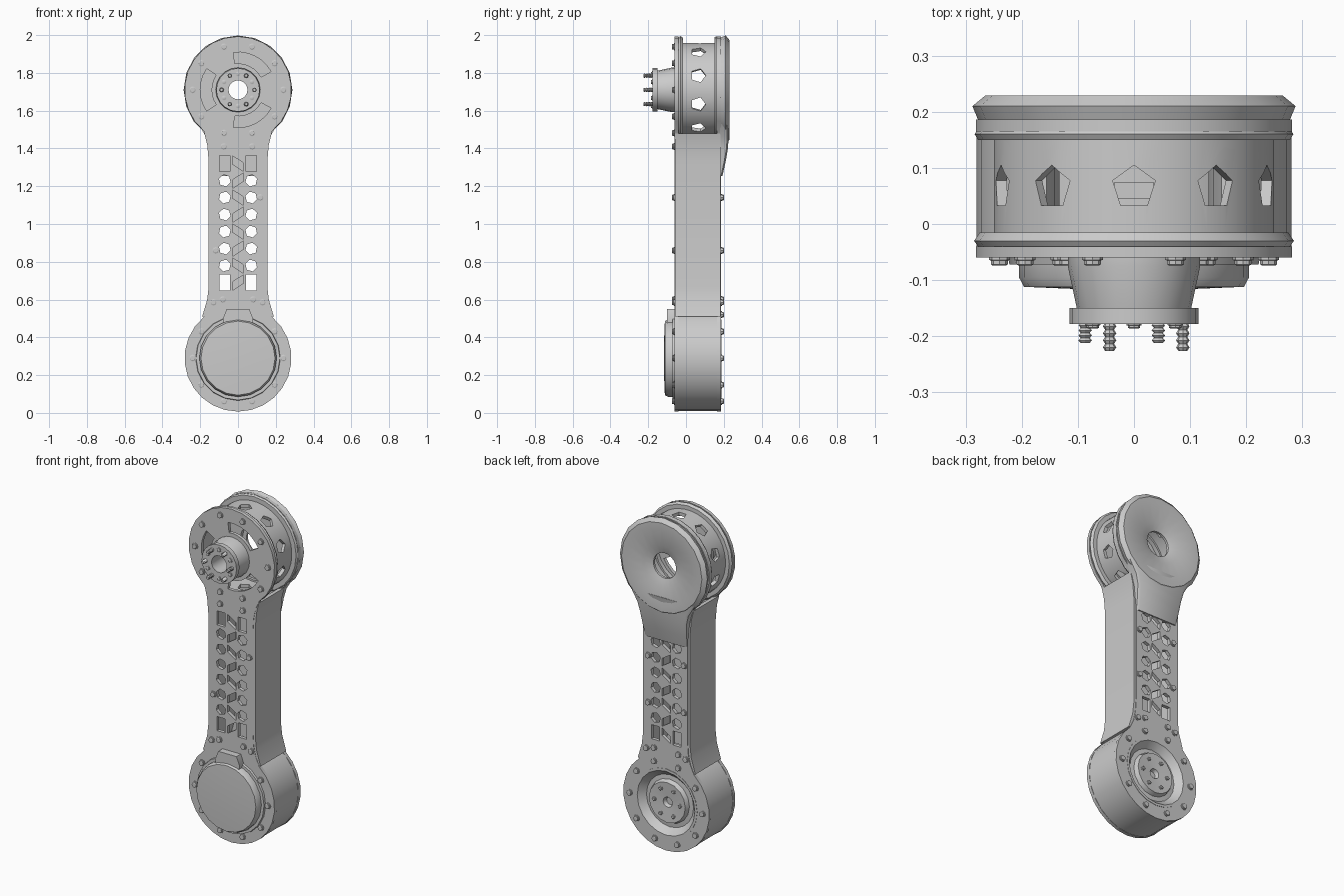
import bpy, bmesh
from math import sin, cos, pi, radians

if "Cube" in bpy.data.objects:
    bpy.data.objects.remove(bpy.data.objects["Cube"])

TOP, BOT = 1.71, 0.29          # heights of the two joint axes


def finish(name, bm):
    bmesh.ops.remove_doubles(bm, verts=bm.verts, dist=1e-5)
    bmesh.ops.recalc_face_normals(bm, faces=bm.faces)
    me = bpy.data.meshes.new(name)
    bm.to_mesh(me)
    bm.free()
    ob = bpy.data.objects.new(name, me)
    bpy.context.collection.objects.link(ob)
    return ob


def revolve(bm, prof, cx, cz, n, closed=True, phase=0.0):
    """Revolve (radius, y) points about an axis parallel to y."""
    rings = [[bm.verts.new((cx + r * cos(phase + 2 * pi * i / n), y, cz + r * sin(phase + 2 * pi * i / n)))
              for i in range(n)] for r, y in prof]
    count = len(rings) if closed else len(rings) - 1
    for k in range(count):
        a, b = rings[k], rings[(k + 1) % len(rings)]
        for i in range(n):
            j = (i + 1) % n
            bm.faces.new((a[i], a[j], b[j], b[i]))
    if not closed:
        bm.faces.new(rings[0])
        bm.faces.new(rings[-1])


def lathe(name, prof, cz, n=24, closed=True, phase=0.0):
    bm = bmesh.new()
    revolve(bm, prof, 0, cz, n, closed, phase)
    return finish(name, bm)


def ngon(cx, cz, rad, n, phase=0.0):
    return [(cx + rad * cos(phase + 2 * pi * i / n), cz + rad * sin(phase + 2 * pi * i / n)) for i in range(n)]


def plate(name, loops, y0, y1):
    """Flat plate from an x-z outline plus hole loops, between y0 and y1."""
    cu = bpy.data.curves.new(name, 'CURVE')
    cu.dimensions, cu.fill_mode, cu.extrude = '2D', 'BOTH', (y1 - y0) / 2
    for loop in loops:
        sp = cu.splines.new('POLY')
        sp.points.add(len(loop) - 1)
        for p, (x, z) in zip(sp.points, loop):
            p.co = (x, z, 0, 1)
        sp.use_cyclic_u = True
    tmp = bpy.data.objects.new(name + "_curve", cu)
    bpy.context.collection.objects.link(tmp)
    me = bpy.data.meshes.new_from_object(tmp.evaluated_get(bpy.context.evaluated_depsgraph_get()))
    bpy.data.objects.remove(tmp)
    bm = bmesh.new()
    bm.from_mesh(me)
    for v in bm.verts:
        x, z, h = v.co
        v.co = (x, (y0 + y1) / 2 - h, z)
    return finish(name, bm)


def arc_slot(mid, r0=0.14, r1=0.2, half=34):
    angs = [radians(mid - half + half * 2 * i / 6) for i in range(7)]
    return ([(r1 * cos(a), TOP + r1 * sin(a)) for a in angs] +
            [(r0 * cos(a), TOP + r0 * sin(a)) for a in reversed(angs)])


def outline(r):
    """Dog-bone outline, symmetric about x = 0 and z = 1."""
    q = [(r * cos(radians(a)), TOP + r * sin(radians(a))) for a in range(90, -55, -14)]
    q += [(0.158, 1.44), (0.145, 1.38), (0.14, 1.30)]
    right = q + [(x, 2 - z) for x, z in reversed(q)]
    return right + [(-x, z) for x, z in reversed(right[1:-1])]


# lattice openings of the arm
lattice = []
for i in range(8):
    z = 0.69 + 0.09 * i
    end = i in (0, 7)
    for s in (-1, 1):
        if end:
            lattice.append([(s * 0.07 + a * 0.027, z + b * 0.042) for a, b in ((-1, -1), (1, -1), (1, 1), (-1, 1))])
        else:
            lattice.append(ngon(s * 0.07, z, 0.032, 6, 0.3 * s * (-1) ** i))
    k = 0.018 * (-1) ** i
    lattice.append([(-0.028, z - 0.022 - k), (0.028, z - 0.022 + k), (0.028, z + 0.022 + k), (-0.028, z + 0.022 - k)])

# front and rear plates
plate("front_plate", [outline(0.283), ngon(0, TOP, 0.1, 16)] + [arc_slot(a) for a in (63, 180, -63)] + lattice,
      -0.06, -0.04)
plate("rear_plate", [outline(0.283), ngon(0, TOP, 0.1, 16), ngon(0, BOT, 0.2, 16)] + lattice, 0.165, 0.186)

# side walls of the arm
edge = [(0.178, 1.48), (0.163, 1.42), (0.155, 1.33), (0.155, 0.67), (0.163, 0.60), (0.19, 0.51)]
for s, side in ((1, "right"), (-1, "left")):
    loop = [(s * x, z) for x, z in edge] + [(s * (x - 0.022), z) for x, z in reversed(edge)]
    plate("arm_wall_" + side, [loop], -0.058, 0.183)

# inner spine seen behind the centre openings
plate("inner_spine", [[(-0.035, 0.6), (0.035, 0.6), (0.035, 1.42), (-0.035, 1.42)]], 0.045, 0.075)

# upper drum with pentagonal windows
drum = lathe("upper_drum", [(0.25, -0.02), (0.25, 0.155), (0.23, 0.155), (0.23, -0.02)], TOP, 40, True, pi / 40)
bm = bmesh.new()
for i in range(10):
    a = pi / 2 + i * pi / 5
    lo, hi = [], []
    for u, v in ngon(0, 0, 0.04, 5, pi / 2):
        for ring, r in ((lo, 0.2), (hi, 0.3)):
            ring.append(bm.verts.new((r * cos(a) - u * sin(a), 0.065 + v, TOP + r * sin(a) + u * cos(a))))
    bm.faces.new(lo)
    bm.faces.new(hi)
    for k in range(5):
        j = (k + 1) % 5
        bm.faces.new((lo[k], lo[j], hi[j], hi[k]))
cutter = finish("window_cutter", bm)
cutter.hide_render = True
cutter.hide_set(True)
mod = drum.modifiers.new("windows", 'BOOLEAN')
mod.object, mod.operation, mod.solver = cutter, 'DIFFERENCE', 'EXACT'
dg = bpy.context.evaluated_depsgraph_get()
dg.update()
me = bpy.data.meshes.new_from_object(drum.evaluated_get(dg))
drum.modifiers.clear()
drum.data = me
bpy.data.objects.remove(cutter)

# rims round the upper drum
lathe("front_rim", [(0.22, -0.04), (0.278, -0.04), (0.285, -0.03), (0.275, -0.015), (0.22, -0.015)], TOP)
lathe("rear_rim", [(0.22, 0.15), (0.278, 0.15), (0.284, 0.16), (0.278, 0.17), (0.22, 0.17)], TOP)

# lower drum
lathe("lower_drum", [(0.281, -0.042), (0.281, 0.168), (0.25, 0.168), (0.25, -0.042)], BOT, 24)

# dished rear cap and its tapering tail
lathe("rear_cap", [(0.075, 0.186), (0.075, 0.2), (0.125, 0.217), (0.235, 0.229), (0.265, 0.229), (0.288, 0.21),
                   (0.278, 0.186)], TOP, 20)
bm = bmesh.new()
rows = []
for z, w, y in ((1.53, 0.21, 0.226), (1.46, 0.168, 0.226), (1.40, 0.152, 0.222), (1.33, 0.145, 0.21),
                (1.255, 0.138, 0.193)):
    rows.append([bm.verts.new(c) for c in ((-w, 0.18, z), (w, 0.18, z), (w, y - 0.008, z), (w - 0.015, y, z),
                                           (-w + 0.015, y, z), (-w, y - 0.008, z))])
for a, b in zip(rows, rows[1:]):
    for i in range(6):
        j = (i + 1) % 6
        bm.faces.new((a[i], a[j], b[j], b[i]))
bm.faces.new(rows[0])
bm.faces.new(rows[-1])
finish("rear_cap_tail", bm)

# output hub on the upper front
lathe("output_hub", [(0.05, -0.05), (0.118, -0.05), (0.118, -0.075), (0.102, -0.15), (0.115, -0.15),
                     (0.115, -0.178), (0.05, -0.178)], TOP, 20)

# round cover on the lower front, with its seat and latch tab
lathe("cover_seat", [(0.225, -0.058), (0.222, -0.072), (0.19, -0.072), (0.19, -0.058)], BOT, 20)
lathe("lower_cover", [(0.205, -0.058), (0.205, -0.095), (0.196, -0.112), (0.1, -0.116)], BOT, 20, False)
plate("latch_tab", [[(-0.06, 0.55), (-0.08, 0.5), (-0.07, 0.43), (0.07, 0.43), (0.08, 0.5), (0.06, 0.55)]],
      -0.1, -0.058)

# recessed hub on the lower rear
lathe("rear_hub_ring", [(0.205, 0.165), (0.205, 0.188), (0.19, 0.188), (0.155, 0.15), (0.155, 0.135), (0.2, 0.135)],
      BOT, 20)
lathe("rear_hub", [(0.16, 0.135), (0.16, 0.15), (0.13, 0.153), (0.12, 0.178), (0.03, 0.172), (0.022, 0.15)],
      BOT, 16, False)


# bolts
def bolts(name, spots, y, d, rad=0.015, h=0.014):
    bm = bmesh.new()
    for x, z in spots:
        revolve(bm, [(rad * 1.25, y), (rad * 1.25, y + d * h * 0.3), (rad, y + d * h * 0.35), (rad, y + d * h * 0.85),
                     (rad * 0.8, y + d * h)], x, z, 8, False)
    finish(name, bm)


upper = ngon(0, TOP, 0.24, 10)
lower = ngon(0, BOT, 0.24, 10)
lower = [p for p in lower if p[1] < 0.5] + [(s * x, z) for s in (-1, 1) for x, z in ((0.08, 0.6), (0.13, 0.585))]
arm = [(0.118, 1.14), (-0.118, 0.86)]
neck = [(-0.075, 1.41), (0.075, 1.41)]
bolts("front_bolts", upper + lower + arm + neck, -0.06, -1)
bolts("rear_bolts", lower + [(0.08, 0.52), (-0.08, 0.52)] + arm + [(-x, z) for x, z in arm], 0.186, 1)
bolts("rear_hub_bolts", ngon(0, BOT, 0.085, 6), 0.174, 1, 0.01, 0.012)
bolts("hub_bolts", ngon(0, TOP, 0.085, 6, pi / 6), -0.178, -1, 0.011, 0.008)

# threaded studs on the output hub
bm = bmesh.new()
for i, (x, z) in enumerate(ngon(0, TOP, 0.087, 6)):
    end = -0.212 if i % 2 else -0.226
    prof = [(0.012 if k % 2 else 0.008, -0.176 + (end + 0.176) * k / 8) for k in range(9)]
    revolve(bm, prof, x, z, 8, False)
finish("hub_studs", bm)

# smooth shading with sharp edges kept
for ob in bpy.context.scene.objects:
    ob.select_set(True)
    bpy.context.view_layer.objects.active = ob
bpy.ops.object.shade_smooth_by_angle(angle=radians(32))
